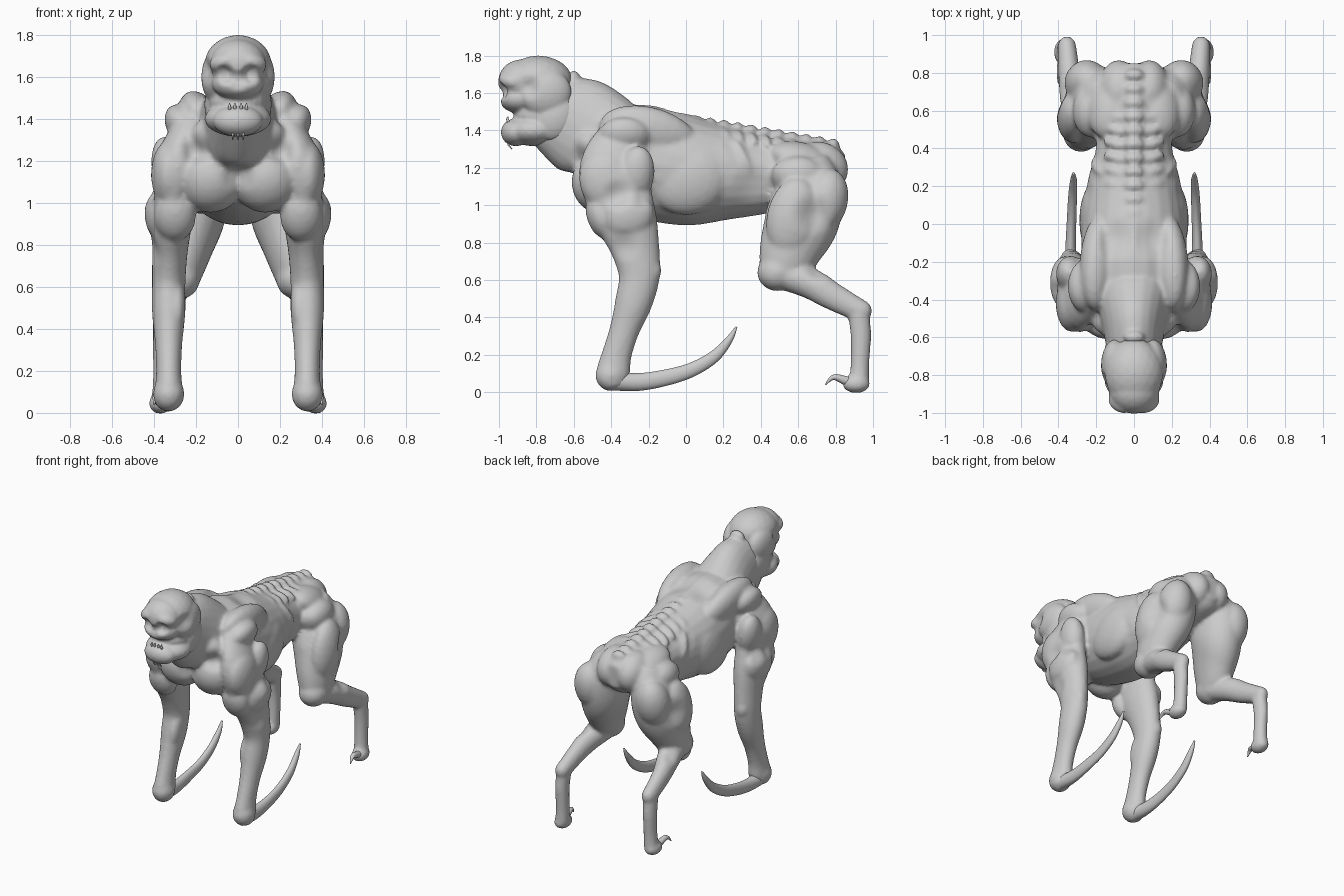
import bpy, bmesh, math
from mathutils import Vector, Matrix, Euler

old_cube = bpy.data.objects.get("Cube")
if old_cube:
    bpy.data.objects.remove(old_cube)


def make_material(name, colour):
    mat = bpy.data.materials.new(name)
    mat.use_nodes = True
    mat.diffuse_color = colour
    mat.node_tree.nodes["Principled BSDF"].inputs["Base Color"].default_value = colour
    return mat


SKIN = make_material("grey skin", (.6, .6, .6, 1))


def blob(bm, centre, radii, rot=(0, 0, 0), pair=False):
    """Ellipsoid muscle or bone, optionally mirrored across x."""
    for side in ((1, -1) if pair else (1,)):
        place = Vector((centre[0] * side, centre[1], centre[2]))
        turn = Euler([math.radians(a) for a in (rot[0], rot[1] * side, rot[2] * side)])
        matrix = Matrix.LocRotScale(place, turn, Vector(radii))
        bmesh.ops.create_icosphere(bm, subdivisions=3, radius=1, matrix=matrix)


def blend(a, b, c, d, t):
    """Smooth curve through b and c."""
    return .5 * (2 * b + (c - a) * t + (2 * a - 5 * b + 4 * c - d) * t * t
                 + (3 * b - a - 3 * c + d) * t ** 3)


def tube(bm, keys, steps=5, sides=24):
    """Smooth loft; each key is x, y, z, sideways radius, in-plane radius."""
    rows = [Vector(k) for k in keys]
    rows = [rows[0]] + rows + [rows[-1]]
    path = [blend(*rows[i:i + 4], s / steps)
            for i in range(len(rows) - 3) for s in range(steps)] + [rows[-1]]
    rings = []
    for i, p in enumerate(path):
        ahead = path[min(i + 1, len(path) - 1)] - path[max(i - 1, 0)]
        normal = Vector((1, 0, 0)).cross(Vector(ahead[:3])).normalized()
        ring = []
        for k in range(sides):
            a = math.tau * k / sides
            offset = Vector((math.cos(a) * p[3], 0, 0)) + normal * math.sin(a) * p[4]
            ring.append(bm.verts.new(Vector(p[:3]) + offset))
        rings.append(ring)
    for r, s in zip(rings, rings[1:]):
        for k in range(sides):
            n = (k + 1) % sides
            bm.faces.new((r[k], r[n], s[n], s[k]))
    bm.faces.new(rings[0])
    bm.faces.new(rings[-1])


def mirror_all(bm):
    """Copy everything built so far to the right side."""
    copy = bmesh.ops.duplicate(bm, geom=bm.verts[:] + bm.edges[:] + bm.faces[:])["geom"]
    for v in copy:
        if isinstance(v, bmesh.types.BMVert):
            v.co.x = -v.co.x


def finish(bm, name, voxel=0, relax=5, dents=()):
    """Fuse the pieces into one skin, press in dents and shade smooth."""
    bmesh.ops.recalc_face_normals(bm, faces=bm.faces)
    mesh = bpy.data.meshes.new(name)
    bm.to_mesh(mesh)
    bm.free()
    obj = bpy.data.objects.new(name, mesh)
    bpy.context.collection.objects.link(obj)
    if voxel:
        fuse = obj.modifiers.new("fuse", 'REMESH')
        fuse.mode = 'VOXEL'
        fuse.voxel_size = voxel
        soften = obj.modifiers.new("soften", 'SMOOTH')
        soften.iterations = relax
        graph = bpy.context.evaluated_depsgraph_get()
        mesh = bpy.data.meshes.new_from_object(obj.evaluated_get(graph))
        obj.modifiers.clear()
        obj.data = mesh
        mesh.name = name
    normals = [v.normal.copy() for v in mesh.vertices]
    for centre, radius, depth in dents:
        for v, normal in zip(mesh.vertices, normals):
            near = 1 - (Vector((abs(v.co.x), v.co.y, v.co.z)) - Vector(centre)).length / radius
            if near > 0:
                v.co -= normal * depth * near * near * (3 - 2 * near)
    mesh.materials.clear()
    mesh.materials.append(SKIN)
    mesh.polygons.foreach_set("use_smooth", [True] * len(mesh.polygons))
    return obj


def both_sides(obj):
    """Name the finished part as left and add its mirrored right twin."""
    base = obj.name
    obj.name = base + "_left"
    mesh = obj.data.copy()
    mesh.transform(Matrix.Scale(-1, 4, (1, 0, 0)))
    mesh.flip_normals()
    bpy.context.collection.objects.link(bpy.data.objects.new(base + "_right", mesh))


# Front limbs
body = bmesh.new()
tube(body, [(.22, -.32, 1.36, .09, .15), (.28, -.38, 1.2, .12, .19), (.31, -.36, 1.05, .1, .18),
            (.32, -.31, .9, .1, .16), (.325, -.27, .76, .085, .13), (.33, -.25, .62, .08, .11),
            (.33, -.28, .48, .08, .1), (.33, -.33, .33, .065, .08), (.33, -.37, .2, .06, .08),
            (.33, -.39, .1, .065, .09), (.34, -.39, .03, .05, .06)])
blob(body, (.33, -.42, 1.13), (.085, .15, .17), (20, 0, 0))
blob(body, (.33, -.27, 1.16), (.08, .1, .16), (-10, 10, 0))
blob(body, (.26, -.33, 1.37), (.08, .14, .11), (0, 35, 0))
blob(body, (.37, -.31, .95), (.075, .14, .13), (15, 0, 0))
blob(body, (.3, -.45, .94), (.1, .08, .13), (20, 0, 0))
blob(body, (.34, -.19, .65), (.05, .06, .07))
blob(body, (.36, -.26, .56), (.05, .08, .15), (-15, 0, 0))
blob(body, (.29, -.3, .52), (.04, .07, .13), (-15, 0, 0))
blob(body, (.33, -.4, .09), (.075, .085, .085))

# Hind limbs
tube(body, [(.15, .62, 1.24, .11, .14), (.2, .65, 1.08, .15, .19), (.22, .62, .92, .16, .2),
            (.25, .56, .77, .13, .17), (.27, .52, .65, .1, .13), (.27, .51, .58, .07, .07)])
tube(body, [(.27, .48, .64, .09, .08), (.31, .65, .59, .08, .085), (.34, .78, .515, .06, .075),
            (.355, .94, .43, .05, .06)])
tube(body, [(.355, .92, .45, .05, .06), (.36, .935, .3, .045, .055), (.36, .93, .15, .045, .05),
            (.365, .925, .05, .05, .055)])
blob(body, (.355, .935, .435), (.05, .06, .06))
blob(body, (.28, .49, .64), (.1, .11, .1))
blob(body, (.32, .57, .93), (.09, .14, .22), (-10, 0, 0))
blob(body, (.25, .74, 1.02), (.12, .125, .18), (-15, 0, 0))
blob(body, (.22, .6, 1.15), (.1, .15, .12), (0, 30, 0))
blob(body, (.14, .62, 1.25), (.11, .17, .08), (-15, 25, 0))
blob(body, (.37, .91, .045), (.055, .075, .05))
mirror_all(body)

# Torso and neck
tube(body, [(0, -.58, 1.26, .13, .12), (0, -.45, 1.27, .23, .24), (0, -.25, 1.24, .27, .3),
            (0, 0, 1.185, .28, .295), (0, .2, 1.17, .25, .255), (0, .4, 1.16, .21, .21),
            (0, .6, 1.18, .19, .18), (0, .78, 1.19, .14, .14), (0, .85, 1.19, .07, .08)])
tube(body, [(0, -.76, 1.5, .13, .18), (0, -.58, 1.43, .16, .26), (0, -.4, 1.34, .21, .24)])
blob(body, (.18, -.2, 1.38), (.1, .27, .15), (-15, 20, 0), True)    # shoulder blades
blob(body, (.13, -.47, 1.11), (.16, .14, .16), (20, 0, 0), True)    # chest muscles
blob(body, (.11, -.48, 1.28), (.13, .1, .15), (35, 0, 0), True)
blob(body, (.19, .02, 1.14), (.1, .22, .19), (20, 0, 0), True)      # flanks
blob(body, (.08, .71, 1.2), (.11, .16, .14), (-15, 0, 0), True)     # rump
blob(body, (.09, -.55, 1.45), (.05, .2, .06), (-30, 0, 0), True)    # neck cords
blob(body, (.08, -.59, 1.27), (.05, .18, .07), (-45, 0, 0), True)
for i in range(5):                                                  # ribs
    blob(body, (.19 - i * .008, i * .09 - .05, 1.24), (.07, .035, .13), (25, -10, 0), True)
for i in range(20):                                                 # spine knobs
    y = i * .073 - .6
    z = 1.54 - (y + .4) * .17 if y > -.4 else 1.56 - (y + .4) * .7
    blob(body, (0, y, z - .02), (.055, .035, .04))
    if .1 < y < .6:
        blob(body, (.09, y, z - .06), (.08, .03, .035), (0, 20, 15), True)
finish(body, "body", .013, 6, [
    ((.08, -.08, 1.48), .13, .025), ((.25, .38, 1.1), .15, .02), ((0, -.62, 1.12), .1, .02),
    ((.42, -.36, 1.05), .1, .02), ((.42, -.33, .78), .1, .015), ((.4, -.24, 1.03), .08, .015),
    ((.4, .68, .95), .13, .025), ((.36, .7, .64), .08, .015), ((.2, -.55, 1.25), .1, .02)])

# Head with gaping jaw
bm = bmesh.new()
blob(bm, (0, -.79, 1.66), (.16, .185, .14))
blob(bm, (0, -.88, 1.66), (.135, .125, .12))
blob(bm, (.1, -.75, 1.6), (.075, .14, .13), pair=True)
blob(bm, (0, -.89, 1.57), (.125, .11, .08))
blob(bm, (.06, -.93, 1.67), (.08, .07, .05), (0, 15, 25), True)
blob(bm, (.1, -.7, 1.47), (.06, .11, .13), (-25, 0, 0), True)
blob(bm, (0, -.81, 1.4), (.16, .15, .085))
blob(bm, (0, -.91, 1.39), (.12, .08, .075))
blob(bm, (0, -.77, 1.48), (.14, .15, .1))
finish(bm, "head", .01, 5, [((.06, -.99, 1.61), .06, .03), ((0, -1, 1.58), .06, .02),
                            ((.16, -.84, 1.63), .08, .02)])

# Teeth and chin barbs
bm = bmesh.new()
for x in (-.04, -.015, .015, .04):
    tube(bm, [(x, -.945, 1.44, .009, .009), (x, -.955, 1.46, .007, .007), (x, -.95, 1.475, .002, .002)], 3, 8)
finish(bm, "teeth")
bm = bmesh.new()
for x in (-.025, 0, .025):
    tube(bm, [(x, -.94, 1.34, .008, .008), (x, -.95, 1.325, .006, .006), (x, -.93, 1.3, .002, .002)], 3, 8)
finish(bm, "chin_barbs")

# Long curved blades in place of front feet
bm = bmesh.new()
tube(bm, [(.335, -.4, .06, .05, .05), (.335, -.25, .055, .035, .047), (.335, -.1, .08, .027, .043),
          (.33, .03, .12, .025, .038), (.325, .15, .19, .023, .032), (.32, .23, .28, .018, .02),
          (.32, .27, .35, .006, .005)])
both_sides(finish(bm, "blade"))

# Hooked toe claws
bm = bmesh.new()
tube(bm, [(.365, .92, .05, .03, .03), (.38, .86, .06, .025, .025), (.39, .79, .08, .018, .015),
          (.4, .745, .04, .003, .003)], 5, 12)
both_sides(finish(bm, "toe_claw"))
